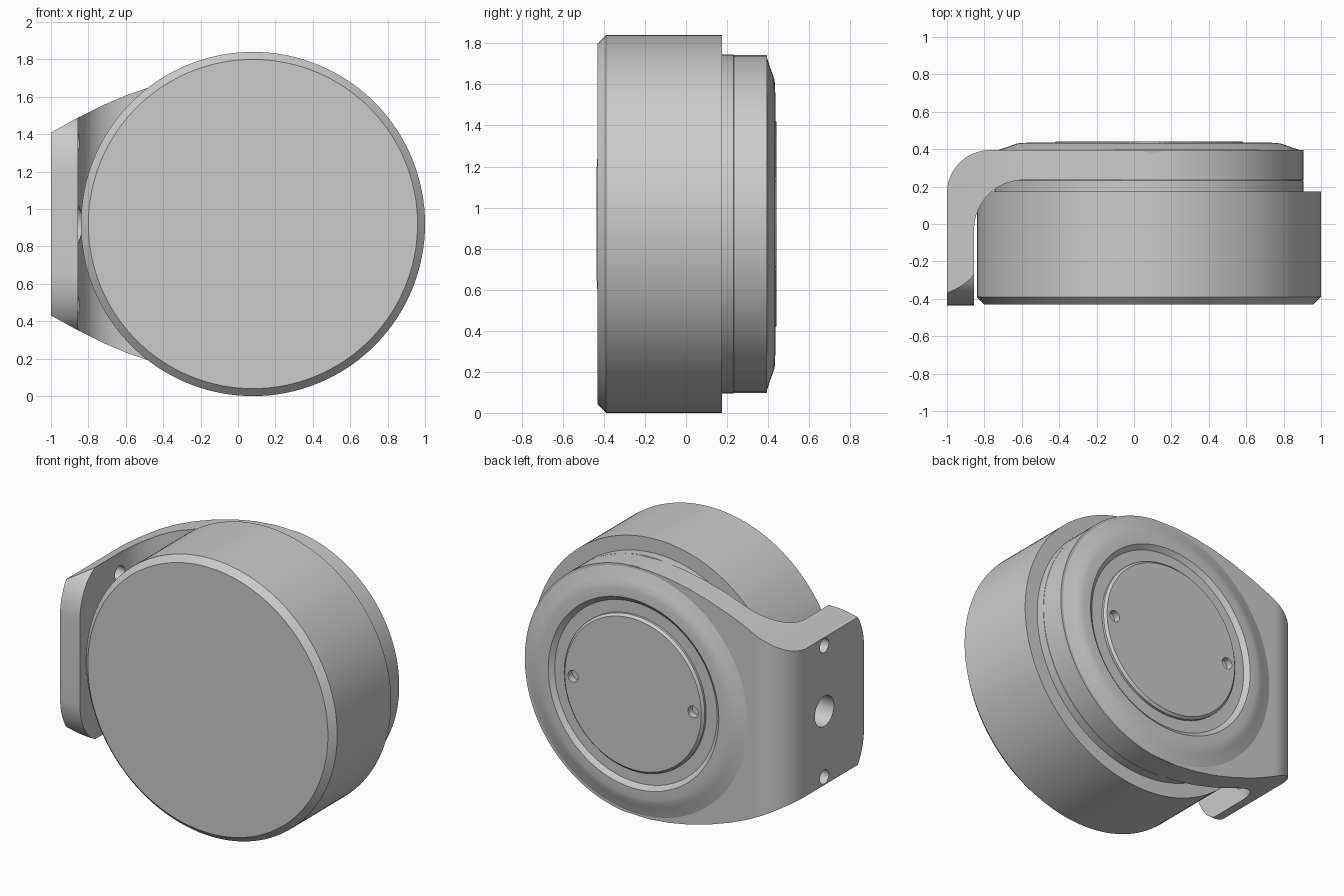
import bpy, bmesh, math
from mathutils import Vector

if "Cube" in bpy.data.objects:
    bpy.data.objects.remove(bpy.data.objects["Cube"])

CX, CZ = 0.08, 0.92          # axis of the round parts (runs along y)

grey = bpy.data.materials.new("plain grey")
grey.diffuse_color = (0.6, 0.6, 0.6, 1)
grey.use_nodes = True
grey.node_tree.nodes["Principled BSDF"].inputs["Base Color"].default_value = grey.diffuse_color


def finish(name, bm):
    bmesh.ops.remove_doubles(bm, verts=bm.verts, dist=1e-5)
    bmesh.ops.recalc_face_normals(bm, faces=bm.faces)
    me = bpy.data.meshes.new(name)
    bm.to_mesh(me)
    bm.free()
    me.materials.append(grey)
    ob = bpy.data.objects.new(name, me)
    bpy.context.collection.objects.link(ob)
    return ob


def smooth(ob, angle=32):
    bpy.ops.object.select_all(action='DESELECT')
    ob.select_set(True)
    bpy.context.view_layer.objects.active = ob
    bpy.ops.object.shade_smooth_by_angle(angle=math.radians(angle))


def lathe(name, profile, segs=128):
    """Spin (radius, y) points about the main axis; ends are closed with flat discs."""
    bm = bmesh.new()
    rings = []
    for r, y in profile:
        rings.append([bm.verts.new((CX + r * math.cos(2 * math.pi * i / segs), y,
                                    CZ + r * math.sin(2 * math.pi * i / segs)))
                      for i in range(segs)])
    for a, b in zip(rings, rings[1:]):
        for i in range(segs):
            j = (i + 1) % segs
            bm.faces.new((a[i], a[j], b[j], b[i]))
    bm.faces.new(rings[0])
    bm.faces.new(rings[-1])
    return finish(name, bm)


def prism(name, pts, place, lo, hi):
    """Extrude a 2D polygon; place(u, v, d) maps it into space."""
    bm = bmesh.new()
    face = bm.faces.new([bm.verts.new(place(u, v, lo)) for u, v in pts])
    out = bmesh.ops.extrude_face_region(bm, geom=[face])
    move = Vector(place(0, 0, hi)) - Vector(place(0, 0, lo))
    bmesh.ops.translate(bm, vec=move,
                        verts=[g for g in out['geom'] if isinstance(g, bmesh.types.BMVert)])
    return finish(name, bm)


def arc(cx, cy, rx, ry, a0, a1, n):
    return [(cx + rx * math.cos(math.radians(a0 + (a1 - a0) * i / n)),
             cy + ry * math.sin(math.radians(a0 + (a1 - a0) * i / n))) for i in range(n + 1)]


def boolean(ob, cutter, op):
    cutter.hide_render = True
    mod = ob.modifiers.new("cut", 'BOOLEAN')
    mod.operation, mod.solver, mod.object = op, 'EXACT', cutter
    bpy.context.view_layer.objects.active = ob
    bpy.ops.object.modifier_apply(modifier=mod.name)
    bpy.data.objects.remove(cutter)


# Main round body and the narrower collar behind it
smooth(lathe("main_drum", [(0.88, -0.43), (0.92, -0.39), (0.92, 0.175)]))
smooth(lathe("collar", [(0.825, 0.16), (0.825, 0.232), (0.81, 0.24)]))

# Bracket: bent section, trimmed to the teardrop outline and rounded arm end
section = ([(-1, -0.6)] + [(-0.855, -0.6)]
           + arc(-0.59, -0.03, 0.265, 0.265, 180, 90, 20)
           + [(1.2, 0.235), (1.2, 0.395)]
           + arc(-0.77, 0.165, 0.23, 0.23, 90, 180, 20))
bracket = prism("bracket", section, lambda u, v, d: (u, v, d), -0.2, 2.0)

side = [(0.0, 0.823), (-0.15, 0.808), (-0.3, 0.78), (-0.45, 0.739), (-0.6, 0.687),
        (-0.72, 0.636), (-0.855, 0.569), (-1.04, 0.467)]
outline = (arc(CX, CZ, 0.825, 0.825, -83, 83, 80)
           + [(x, CZ + h) for x, h in side]
           + [(x, CZ - h) for x, h in reversed(side)])
boolean(bracket, prism("outline_cutter", outline, lambda u, v, d: (u, d, v), -0.8, 0.8),
        'INTERSECT')

corner = arc(-0.21, 0.27, 0.225, 0.31, 180, 90, 14)       # (y, half height)
end = ([(y, CZ + h) for y, h in corner] + [(0.6, CZ + 1.2), (0.6, CZ - 1.2)]
       + [(y, CZ - h) for y, h in reversed(corner)])
boolean(bracket, prism("end_cutter", end, lambda u, v, d: (d, u, v), -1.3, 1.3), 'INTERSECT')

# Mounting holes through the arm
for z, r in ((CZ, 0.1), (CZ + 0.435, 0.047), (CZ - 0.435, 0.047)):
    hole = arc(-0.02, z, r, r, 0, 345, 23)
    boolean(bracket, prism("hole_cutter", hole, lambda u, v, d: (d, u, v), -1.2, -0.65),
            'DIFFERENCE')
smooth(bracket)

# Raised ring on the back with a shallow recess
smooth(lathe("back_ring", [(0.8, 0.3), (0.823, 0.39), (0.8, 0.398), (0.77, 0.407),
                           (0.74, 0.418), (0.71, 0.429), (0.68, 0.434), (0.625, 0.435),
                           (0.595, 0.41)]))

# Round cover with two spanner holes
cover = lathe("back_cover", [(0.515, 0.35), (0.515, 0.425), (0.5, 0.44)])
for s in (-1, 1):
    hole = arc(CX + s * 0.44, CZ, 0.038, 0.038, 0, 345, 23)
    boolean(cover, prism("pin_cutter", hole, lambda u, v, d: (u, d, v), 0.37, 0.6),
            'DIFFERENCE')
    # the ring floor is cut too so the holes stay open
    boolean(bpy.data.objects["back_ring"],
            prism("floor_cutter", hole, lambda u, v, d: (u, d, v), 0.37, 0.6), 'DIFFERENCE')
smooth(cover)
